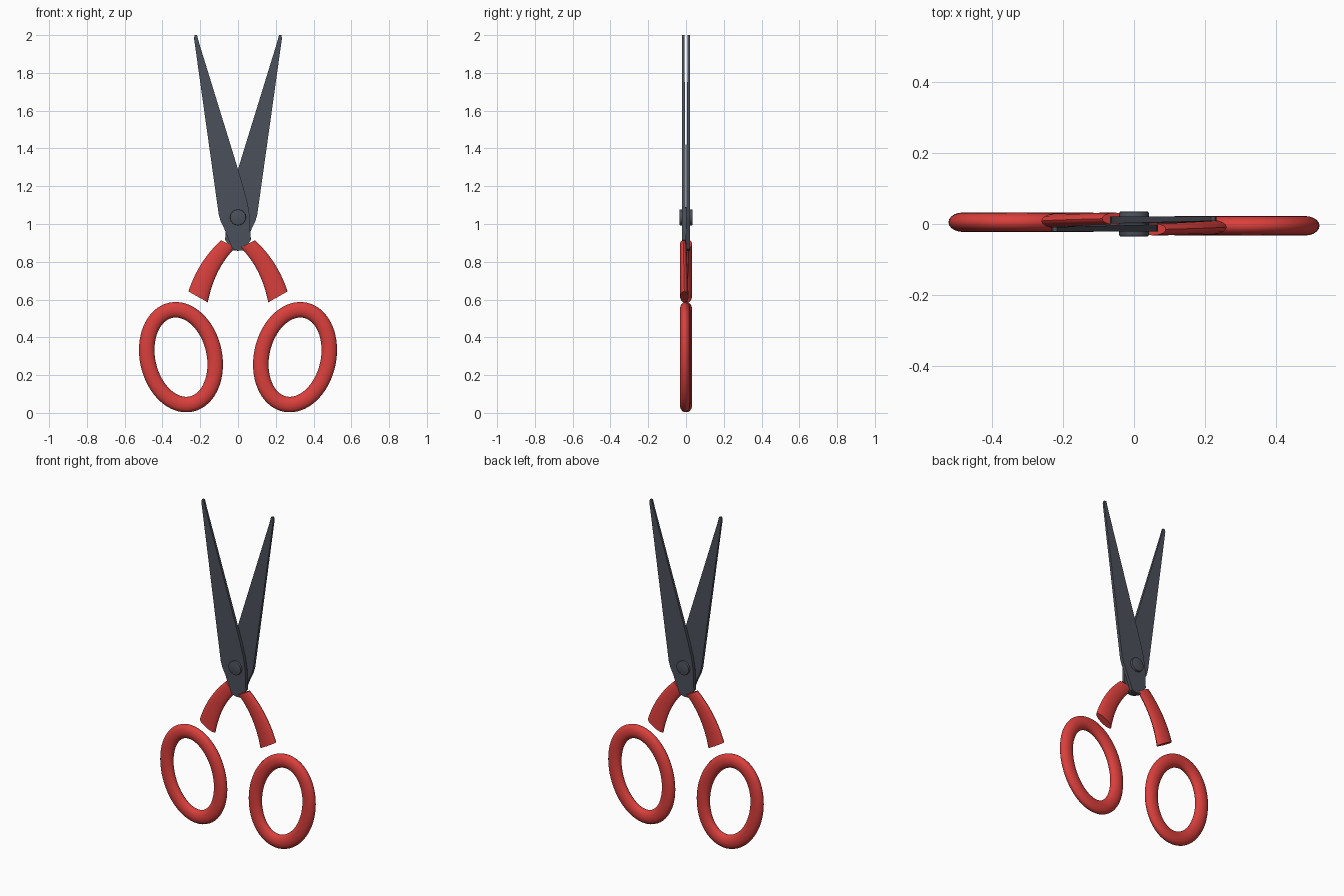
import bpy, bmesh, math
from mathutils import Vector

if "Cube" in bpy.data.objects:
    bpy.data.objects.remove(bpy.data.objects["Cube"])


def material(name, color):
    m = bpy.data.materials.new(name)
    m.diffuse_color = (*color, 1)
    m.use_nodes = True
    m.node_tree.nodes["Principled BSDF"].inputs["Base Color"].default_value = m.diffuse_color
    return m


STEEL = material("dark steel", (0.07, 0.08, 0.10))
RED = material("red plastic", (0.70, 0.05, 0.045))


def finish(bm, name, mat, angle=35, bevel=0.0):
    bmesh.ops.recalc_face_normals(bm, faces=bm.faces)
    mesh = bpy.data.meshes.new(name)
    bm.to_mesh(mesh)
    bm.free()
    mesh.materials.append(mat)
    ob = bpy.data.objects.new(name, mesh)
    bpy.context.collection.objects.link(ob)
    bpy.ops.object.select_all(action='DESELECT')
    bpy.context.view_layer.objects.active = ob
    ob.select_set(True)
    if bevel:
        mod = ob.modifiers.new("soft edge", 'BEVEL')
        mod.width, mod.segments = bevel, 2
        bpy.ops.object.modifier_apply(modifier=mod.name)
    bpy.ops.object.shade_smooth_by_angle(angle=math.radians(angle))
    return ob


def loft(name, path, closed, sides=20):
    """Sweep a flattened oval: path items are (x, z, y, side direction, half width, half depth)."""
    bm = bmesh.new()
    rings = []
    for x, z, y, side, w, d in path:
        ring = []
        for k in range(sides):
            a = 2 * math.pi * k / sides
            ring.append(bm.verts.new((x + side.x * w * math.cos(a),
                                      y + d * math.sin(a),
                                      z + side.y * w * math.cos(a))))
        rings.append(ring)
    n = len(rings)
    for i in range(n if closed else n - 1):
        p, q = rings[i], rings[(i + 1) % n]
        for k in range(sides):
            j = (k + 1) % sides
            bm.faces.new((p[k], p[j], q[j], q[k]))
    if not closed:
        bm.faces.new(rings[0])
        bm.faces.new(rings[-1])
    return finish(bm, name, RED)


def blade(name):
    # Outline from the tip, down the cutting edge, round the tang, up the spine
    outline = [(-0.233, 1.985), (-0.229, 2.0), (-0.217, 2.0), (-0.205, 1.955),
               (0.0, 1.29), (0.027, 1.2), (0.051, 1.11), (0.064, 1.03),
               (0.064, 0.97), (0.068, 0.915), (0.03, 0.86), (0.0, 0.858), (-0.03, 0.868),
               (-0.055, 0.94), (-0.092, 1.015), (-0.102, 1.05)]
    bm = bmesh.new()
    front = [bm.verts.new((x, -0.021, z)) for x, z in outline]
    # The inner side hollows away towards the tip
    back = [bm.verts.new((x, -0.001 - 0.008 * max(0, z - 1.05), z)) for x, z in outline]
    bm.faces.new(front)
    bm.faces.new(back[::-1])
    n = len(outline)
    for i in range(n):
        j = (i + 1) % n
        bm.faces.new((front[i], back[i], back[j], front[j]))
    bmesh.ops.triangulate(bm, faces=[f for f in bm.faces if len(f.verts) > 4])
    return finish(bm, name, STEEL)


def shank(name):
    # Outer and inner edges of the curved arm as quadratic curves
    def quad(a, b, c, t):
        return Vector(a) * (1 - t) ** 2 + Vector(b) * 2 * t * (1 - t) + Vector(c) * t * t
    path = []
    for i in range(17):
        t = i / 16
        o = quad((0.09, 0.914), (0.212, 0.80), (0.262, 0.643), t)
        n = quad((0.014, 0.875), (0.125, 0.765), (0.160, 0.585), t)
        c = (o + n) / 2
        path.append((c.x, c.y, -0.015 + 0.006 * t, (o - n).normalized(),
                     (o - n).length / 2, 0.017 + 0.005 * t))
    return loft(name, path, False)


def finger_ring(name):
    tilt = math.radians(-12.5)
    co, si = math.cos(tilt), math.sin(tilt)
    a, b = 0.177, 0.254
    path = []
    for i in range(64):
        t = 2 * math.pi * i / 64
        u, v = a * math.cos(t), b * math.sin(t)
        nrm = Vector((math.cos(t) / a, math.sin(t) / b)).normalized()
        side = Vector((nrm.x * co - nrm.y * si, nrm.x * si + nrm.y * co))
        path.append((0.302 + u * co - v * si, 0.295 + u * si + v * co, -0.005,
                     side, 0.041, 0.0275))
    return loft(name, path, True)


# Two identical halves, the second turned half way round the vertical axis
for half, turn in (("front", 0), ("rear", math.pi)):
    for build, part in ((blade, "blade"), (shank, "handle_arm"), (finger_ring, "finger_ring")):
        build(f"{half}_{part}").rotation_euler.z = turn

# Pivot rivet through both blades
bm = bmesh.new()
bmesh.ops.create_cone(bm, cap_ends=True, segments=32, radius1=0.042, radius2=0.042, depth=0.07)
rivet = finish(bm, "pivot_rivet", STEEL, bevel=0.004)
rivet.rotation_euler.x = math.pi / 2
rivet.location = (0, 0, 1.035)
